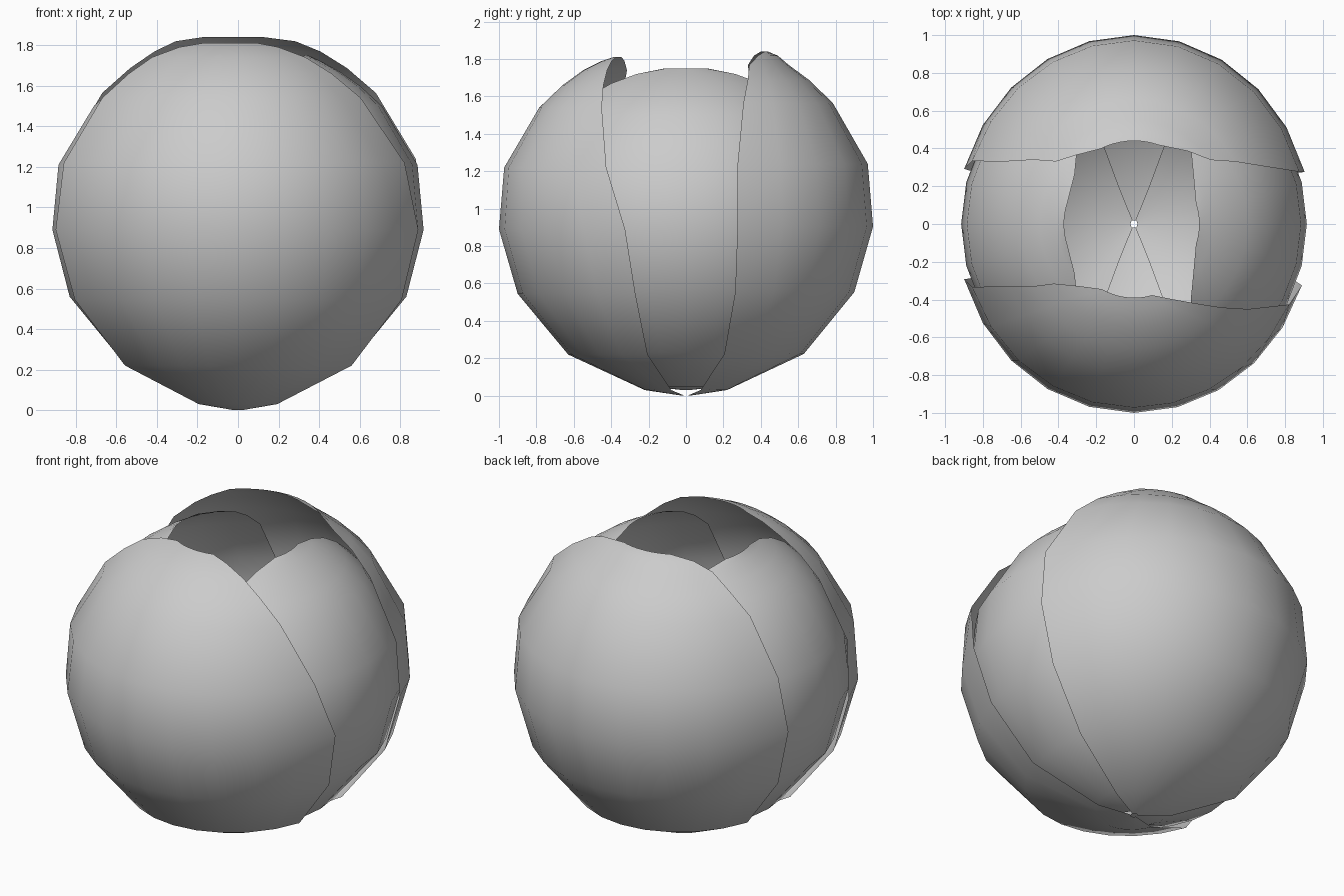
import bpy
import bmesh
from math import sin, cos, radians

if "Cube" in bpy.data.objects:
    bpy.data.objects.remove(bpy.data.objects["Cube"])

COLS = 11


def petal(name, profile, left, right, turn, squash, zscale=1.0):
    """Curved petal: (z, radius) rows, each swept between two edge angles.
    turn is the compass direction of its middle, counter-clockwise from -y."""
    bm = bmesh.new()
    grid = []
    for (z, r), al, ar in zip(profile, left, right):
        row = []
        for i in range(COLS):
            t = 2 * i / (COLS - 1) - 1
            a = radians(t * (ar if t > 0 else al))
            x, y = squash * r * sin(a), -r * cos(a)
            c, s = cos(radians(turn)), sin(radians(turn))
            row.append(bm.verts.new((x * c - y * s, x * s + y * c, z * zscale)))
        grid.append(row)
    for lo, hi in zip(grid, grid[1:]):
        for i in range(COLS - 1):
            bm.faces.new((lo[i], lo[i + 1], hi[i + 1], hi[i]))
    for f in bm.faces:
        f.smooth = True
    me = bpy.data.meshes.new(name)
    bm.to_mesh(me)
    bm.free()
    ob = bpy.data.objects.new(name, me)
    bpy.context.collection.objects.link(ob)
    return ob


# Outer pair of petals, front and back
outer = [(0, .02), (.03, .22), (.22, .63), (.545, .90), (.89, 1.0), (1.22, .972),
         (1.54, .785), (1.66, .66), (1.74, .55), (1.79, .45), (1.81, .39)]
petal("front_petal", outer,
      [69, 69, 70, 72, 73, 70, 65, 60, 55, 43, 28],
      [69, 69, 71, 72.5, 71, 64, 55, 48, 40, 28, 15], 0, .94)
outer_back = outer[:-2] + [(1.79, .49), (1.81, .44)]
petal("back_petal", outer_back,
      [69, 69, 71, 73, 74, 73.5, 67, 60, 52, 38, 18],
      [69, 69, 71, 73, 73, 70, 65, 59, 53, 42, 25], 180, .94, 1.016)

# Inner pair of petals, right and left
inner = [(.03, .02), (.05, .21), (.23, .56), (.56, .83), (.89, .915), (1.21, .885),
         (1.50, .71), (1.60, .60), (1.67, .50), (1.72, .41), (1.75, .345)]
edge = [68, 68, 69, 70, 70, 69, 65, 60, 53, 40, 18]
petal("right_petal", inner, edge, edge, 90, 1.0)
petal("left_petal", inner[:-1] + [(1.75, .37)], edge, edge, -90, 1.0)
